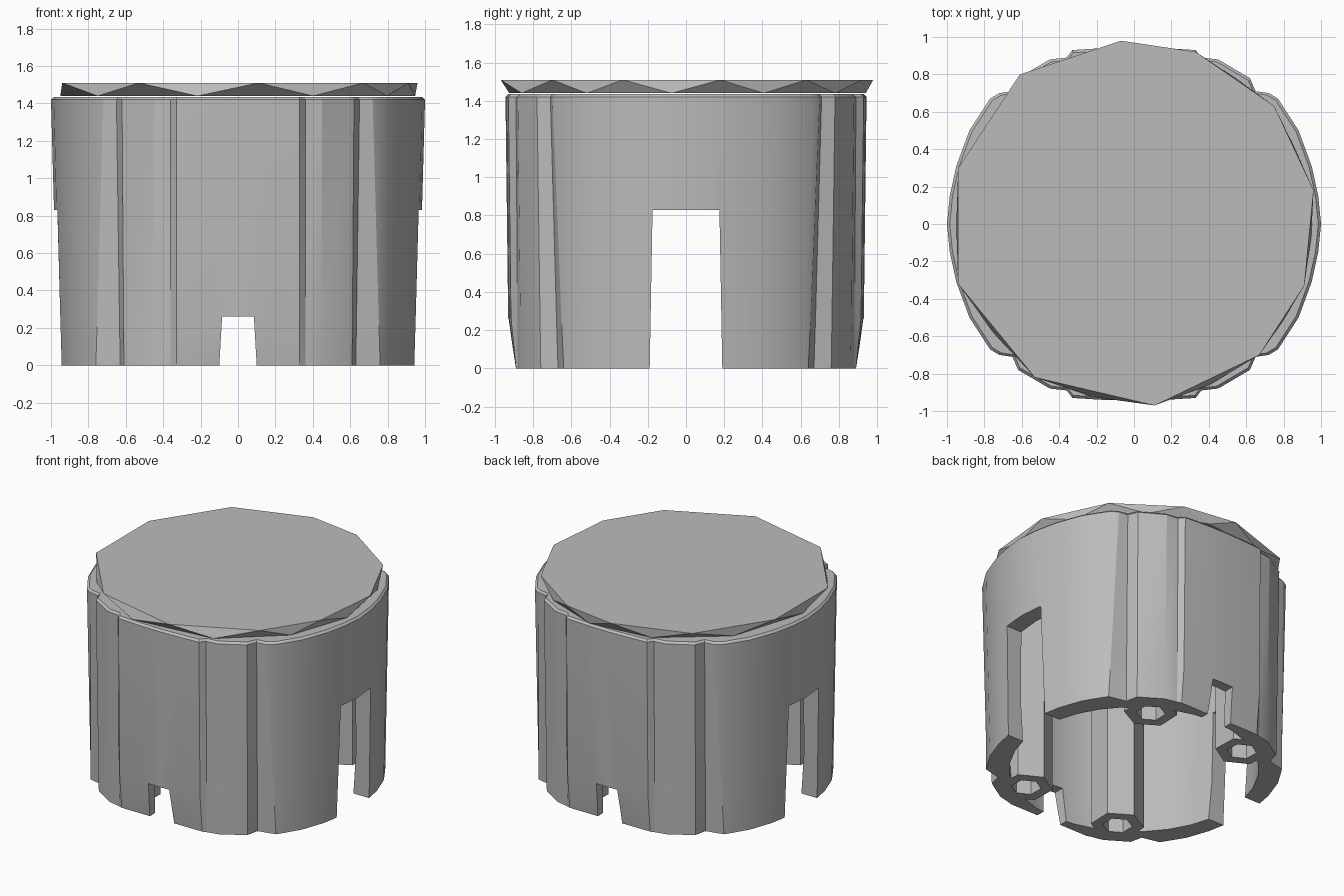
import bpy, bmesh
from math import sin, cos, pi, radians
from mathutils import Vector

if "Cube" in bpy.data.objects:
    bpy.data.objects.remove(bpy.data.objects["Cube"], do_unlink=True)

grey = bpy.data.materials.new("plain_grey")
grey.use_nodes = True
COLOUR = (0.5, 0.5, 0.5, 1)
grey.diffuse_color = COLOUR
grey.node_tree.nodes["Principled BSDF"].inputs["Base Color"].default_value = COLOUR


def finish(name, bm):
    bmesh.ops.recalc_face_normals(bm, faces=bm.faces)
    mesh = bpy.data.meshes.new(name)
    bm.to_mesh(mesh)
    bm.free()
    obj = bpy.data.objects.new(name, mesh)
    bpy.context.collection.objects.link(obj)
    mesh.materials.append(grey)
    return obj


def loft(name, rings):
    """Closed solid through rings of equal length."""
    bm = bmesh.new()
    rows = [[bm.verts.new(p) for p in ring] for ring in rings]
    count = len(rows[0])
    for low, high in zip(rows, rows[1:]):
        for i in range(count):
            j = (i + 1) % count
            bm.faces.new((low[i], low[j], high[j], high[i]))
    bm.faces.new(rows[0][::-1])
    bm.faces.new(rows[-1])
    return finish(name, bm)


def circle(radius, z, sides, centre=(0, 0), turn=0.0):
    return [(centre[0] + radius * cos(turn + 2 * pi * i / sides),
             centre[1] + radius * sin(turn + 2 * pi * i / sides), z) for i in range(sides)]


def ring(quarter, z, scale=1.0):
    """Mirror a quarter outline into a full loop; it runs from +x to +y."""
    half = quarter + [(-x, y) for x, y in quarter[-2::-1]]
    loop = half + [(x, -y) for x, y in half[-2:0:-1]]
    return [(x * scale, y * scale, z) for x, y in loop]


def combine(target, tool, operation):
    mod = target.modifiers.new(operation.lower(), 'BOOLEAN')
    mod.operation, mod.object, mod.solver = operation, tool, 'EXACT'
    bpy.context.view_layer.objects.active = target
    bpy.ops.object.modifier_apply(modifier=mod.name)
    bpy.data.objects.remove(tool, do_unlink=True)


# Body: slightly tapered drum with corner grooves
top = [(1.0, 0), (.985, .15), (.95, .31), (.88, .5), (.77, .67), (.72, .70),
       (.65, .71), (.62, .78), (.45, .88), (.36, .89), (.33, .93), (.17, .94), (0, .945)]
foot = [(.96, 0), (.95, .15), (.92, .31), (.86, .48), (.78, .61), (.76, .64),
        (.63, .67), (.61, .76), (.45, .86), (.36, .88), (.33, .89), (.17, .89), (0, .89)]
middle = [(f[0] * .8 + t[0] * .2, max(f[1] * .8 + t[1] * .2, t[1] * .985))
          if t[1] > .87 else (f[0] * .8 + t[0] * .2, f[1] * .8 + t[1] * .2)
          for t, f in zip(top, foot)]
body = loft("body", [ring(foot, 0), ring(middle, .26), ring(top, 1.42), ring(top, 1.435, .985)])

# Hollow inside
combine(body, loft("cavity", [circle(.83, -.1, 32), circle(.86, .3, 32),
                              circle(.86, 1.34, 32)]), 'DIFFERENCE')

# Four hexagonal screw posts with blind holes
for sx in (-1, 1):
    for sy in (-1, 1):
        centre = (.40 * sx, .65 * sy)
        turn = radians(58 * sx * sy + 30)
        combine(body, loft("post", [circle(.18, 0, 6, centre, turn),
                                    circle(.18, 1.38, 6, centre, turn)]), 'UNION')
        combine(body, loft("hole", [circle(.10, -.1, 6, centre, turn),
                                    circle(.10, .5, 6, centre, turn)]), 'DIFFERENCE')


# Notches through opposite walls: tall on the sides, low at front and back
def notch(side, wide, narrow, height):
    slope = (wide - narrow) / height
    section = [(-wide - slope * .1, -.1), (wide + slope * .1, -.1),
               (narrow, height), (-narrow, height)]
    axis = Vector((1, 0, 0)) if side[0] else Vector((0, 1, 0))
    across = Vector((axis.y, axis.x, 0))
    near = Vector(side) * .72
    far = Vector(side) * 1.2
    return loft("notch", [[p + across * u + Vector((0, 0, z)) for u, z in section]
                          for p in (near, far)])


for s in (-1, 1):
    combine(body, notch((s, 0, 0), .19, .175, .83), 'DIFFERENCE')
    combine(body, notch((0, s, 0), .10, .085, .26), 'DIFFERENCE')

# Lid: irregular faceted disc, narrower points staggered underneath
rim = [(-.07, .98), (.33, .92), (.75, .63), (.96, .18), (.91, -.33), (.67, -.70),
       (.11, -.97), (-.53, -.82), (-.94, -.32), (-.94, .30), (-.61, .80)]
bm = bmesh.new()
for i, (x, y) in enumerate(rim):
    bm.verts.new((x, y, 1.51))
    nx, ny = rim[(i + 1) % len(rim)]
    under = Vector((x + nx, y + ny, 0)).normalized() * .95
    bm.verts.new((under.x, under.y, 1.44))
bmesh.ops.convex_hull(bm, input=bm.verts)
bmesh.ops.dissolve_limit(bm, angle_limit=.01, verts=bm.verts, edges=bm.edges)
lid = finish("lid", bm)

# Smooth the drum wall, keep its creases
bpy.ops.object.select_all(action='DESELECT')
body.select_set(True)
bpy.context.view_layer.objects.active = body
bpy.ops.object.shade_smooth_by_angle(angle=radians(22))
